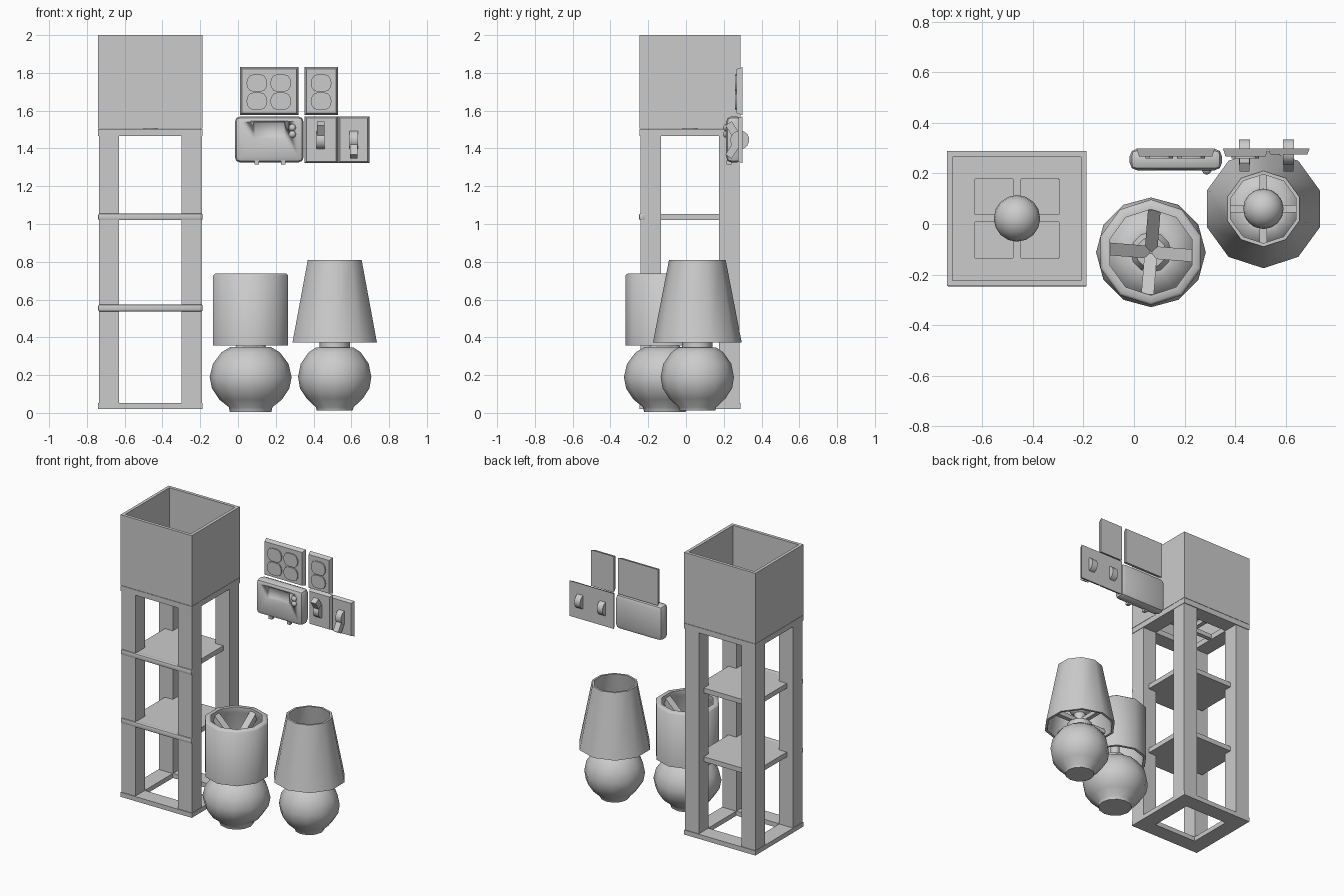
import bpy, bmesh
from math import pi, cos, sin, radians
from mathutils import Vector

if "Cube" in bpy.data.objects:
    bpy.data.objects.remove(bpy.data.objects["Cube"])


def finish(name, bm, angle=35):
    bmesh.ops.recalc_face_normals(bm, faces=bm.faces)
    me = bpy.data.meshes.new(name)
    bm.to_mesh(me)
    bm.free()
    ob = bpy.data.objects.new(name, me)
    bpy.context.collection.objects.link(ob)
    bpy.ops.object.select_all(action='DESELECT')
    ob.select_set(True)
    bpy.context.view_layer.objects.active = ob
    bpy.ops.object.shade_smooth_by_angle(angle=radians(angle))
    return ob


def box(name, x0, x1, y0, y1, z0, z1, bevel=0.0, front_inset=0.0):
    bm = bmesh.new()
    bmesh.ops.create_cube(bm, size=1)
    for v in bm.verts:
        f = front_inset if v.co.y < 0 else 0
        v.co = ((x0 + f) if v.co.x < 0 else (x1 - f),
                y0 if v.co.y < 0 else y1,
                (z0 + f) if v.co.z < 0 else (z1 - f))
    if bevel:
        bmesh.ops.bevel(bm, geom=bm.edges[:], offset=bevel, segments=2, profile=0.5, affect='EDGES')
    return finish(name, bm)


def lathe(name, cx, cy, profile, n, closed=False):
    """Revolve (radius, z) points; closed joins last ring to first, else ends are capped."""
    bm = bmesh.new()
    rings = [[bm.verts.new((cx + r * cos(2 * pi * i / n + pi / 2), cy + r * sin(2 * pi * i / n + pi / 2), z))
              for i in range(n)] for r, z in profile]
    pairs = list(zip(rings, rings[1:]))
    if closed:
        pairs.append((rings[-1], rings[0]))
    else:
        bm.faces.new(rings[0])
        bm.faces.new(rings[-1])
    for a, b in pairs:
        for i in range(n):
            j = (i + 1) % n
            bm.faces.new((a[i], a[j], b[j], b[i]))
    return finish(name, bm, 50)


def bar(name, p, q, w, h):
    """Rectangular bar from p to q."""
    p, q = Vector(p), Vector(q)
    bm = bmesh.new()
    bmesh.ops.create_cube(bm, size=1)
    d = q - p
    rot = d.to_track_quat('Z', 'Y')
    for v in bm.verts:
        v.co = (p + q) / 2 + rot @ Vector((v.co.x * w, v.co.y * h, v.co.z * d.length))
    return finish(name, bm)


def ball(name, c, r):
    bm = bmesh.new()
    bmesh.ops.create_uvsphere(bm, u_segments=16, v_segments=10, radius=r)
    bmesh.ops.translate(bm, verts=bm.verts, vec=c)
    return finish(name, bm, 60)


def square_ring(name, x0, x1, y0, y1, z0, z1, w):
    """Hollow rectangular frame with wall width w."""
    bm = bmesh.new()
    rings = [[bm.verts.new(c) for c in ((x0 + i, y0 + i, z), (x1 - i, y0 + i, z), (x1 - i, y1 - i, z), (x0 + i, y1 - i, z))]
             for i, z in ((0, z0), (0, z1), (w, z1), (w, z0))]
    for k in range(4):
        a, b = rings[k], rings[(k + 1) % 4]
        for i in range(4):
            j = (i + 1) % 4
            bm.faces.new((a[i], a[j], b[j], b[i]))
    return finish(name, bm)


# Shelf floor lamp
X0, X1, Y0, Y1 = -0.74, -0.187, -0.245, 0.288
square_ring("tower_shade", X0, X1, Y0, Y1, 1.505, 2.0, 0.022)
square_ring("tower_top_frame", X0, X1, Y0, Y1, 1.465, 1.503, 0.11)
square_ring("tower_base_frame", X0, X1, Y0, Y1, 0.02, 0.052, 0.11)
for x in (X0 + 0.003, X1 - 0.111):
    for y in (Y0 + 0.005, Y1 - 0.113):
        box("tower_post", x, x + 0.108, y, y + 0.108, 0.03, 1.49)
for z in (0.538, 1.02):
    box("tower_shelf", X0 + 0.05, X1 - 0.05, Y0 + 0.01, Y1 - 0.06, z, z + 0.034)
    box("shelf_front_rail", X0, X1, Y0 - 0.003, Y0 + 0.03, z, z + 0.036, 0.008)

# Tower bulb and its cross arms
bx, by = -0.463, 0.022
ball("tower_bulb", (bx, by, 1.64), 0.092)
lathe("tower_socket", bx, by, [(0.04, 1.47), (0.04, 1.57)], 10)
for dx, dy in ((1, 0), (-1, 0), (0, 1), (0, -1)):
    bar("tower_arm", (bx, by, 1.485), (bx + dx * 0.18, by + dy * 0.17, 1.485), 0.03, 0.03)

# Drum table lamp
cx, cy = 0.067, -0.112
lathe("drum_lamp_body", cx, cy, [(0.11, 0.005), (0.115, 0.03), (0.165, 0.07), (0.205, 0.13), (0.217, 0.19),
                                 (0.2, 0.26), (0.155, 0.32), (0.105, 0.35), (0.08, 0.35), (0.06, 0.39)], 12)
lathe("drum_lamp_shade", cx, cy, [(0.209, 0.356), (0.209, 0.728), (0.198, 0.737), (0.17, 0.737),
                                  (0.17, 0.70), (0.19, 0.66), (0.19, 0.356)], 10, True)
lathe("drum_lamp_stem", cx, cy, [(0.03, 0.37), (0.03, 0.56), (0.018, 0.58)], 10)
for k in range(4):
    a = k * pi / 2 - 0.08
    bar("drum_lamp_arm", (cx, cy, 0.55), (cx + 0.18 * cos(a), cy + 0.18 * sin(a), 0.705), 0.05, 0.04)

# Cone table lamp
cx, cy = 0.512, 0.06
lathe("cone_lamp_body", cx, cy, [(0.095, 0.013), (0.1, 0.03), (0.148, 0.075), (0.184, 0.13), (0.194, 0.19),
                                 (0.18, 0.26), (0.138, 0.32), (0.1, 0.346), (0.08, 0.347), (0.08, 0.39)], 12)
lathe("cone_lamp_shade", cx, cy, [(0.235, 0.373), (0.15, 0.81), (0.136, 0.81), (0.218, 0.373)], 10, True)
lathe("cone_lamp_socket", cx, cy, [(0.04, 0.38), (0.04, 0.47)], 10)
ball("cone_lamp_bulb", (cx, cy, 0.53), 0.08)
for k in range(4):
    a = k * pi / 2
    bar("cone_lamp_arm", (cx, cy, 0.405), (cx + 0.212 * cos(a), cy + 0.212 * sin(a), 0.405), 0.03, 0.03)


# Wall outlets: bevelled plate with rounded sockets
def socket(x, z):
    bm = bmesh.new()
    ring = []
    for i in range(16):
        a = 2 * pi * i / 16
        ring.append((x + 0.055 * cos(a), z + max(-0.045, min(0.045, 0.055 * sin(a)))))
    back = [bm.verts.new((u, 0.275, w)) for u, w in ring]
    front = [bm.verts.new((u, 0.259, w)) for u, w in ring]
    bm.faces.new(back)
    bm.faces.new(front)
    for i in range(16):
        j = (i + 1) % 16
        bm.faces.new((back[i], back[j], front[j], front[i]))
    finish("outlet_socket", bm)


for x0, x1, cols in ((0.01, 0.32, (0.1, 0.226)), (0.352, 0.53, (0.44,))):
    box("outlet_plate", x0, x1, 0.267, 0.298, 1.577, 1.83, 0, 0.01)
    for x in cols:
        for z in (1.65, 1.746):
            socket(x, z)

# Thermostat box with recessed screen
case = box("control_box", -0.017, 0.348, 0.212, 0.298, 1.325, 1.57, 0.03)
bm = bmesh.new()
bm.from_mesh(case.data)
face = min(bm.faces, key=lambda f: f.calc_center_median().y - f.calc_area())
bmesh.ops.inset_individual(bm, faces=[face], thickness=0.02)
for v in face.verts:
    v.co.x = 0.08 if v.co.x < 0.165 else 0.25
    v.co.z = 1.455 if v.co.z < 1.45 else 1.545
bmesh.ops.inset_individual(bm, faces=[face], thickness=0.012, depth=-0.015)
bm.to_mesh(case.data)
bm.free()
for z in (1.475, 1.51):
    ball("control_button", (0.288, 0.215, z), 0.019)
for x in (0.1, 0.24):
    box("control_tab", x - 0.012, x + 0.012, 0.215, 0.24, 1.315, 1.335)

# Light switches: plate, pivot drum and lever tipped up or down
for x0, x1, x, s in ((0.352, 0.53, 0.437, 1), (0.53, 0.695, 0.612, -1)):
    box("switch_plate", x0, x1, 0.274, 0.298, 1.322, 1.57, 0, 0.01)
    bm = bmesh.new()
    bmesh.ops.create_cone(bm, cap_ends=True, segments=14, radius1=0.05, radius2=0.05, depth=0.044)
    for v in bm.verts:
        v.co = (x + v.co.z, 0.285 + v.co.x, 1.445 + v.co.y)
    finish("switch_pivot", bm)
    bar("switch_lever", (x, 0.275, 1.445 + 0.01 * s), (x, 0.225, 1.445 + 0.088 * s), 0.04, 0.04)
